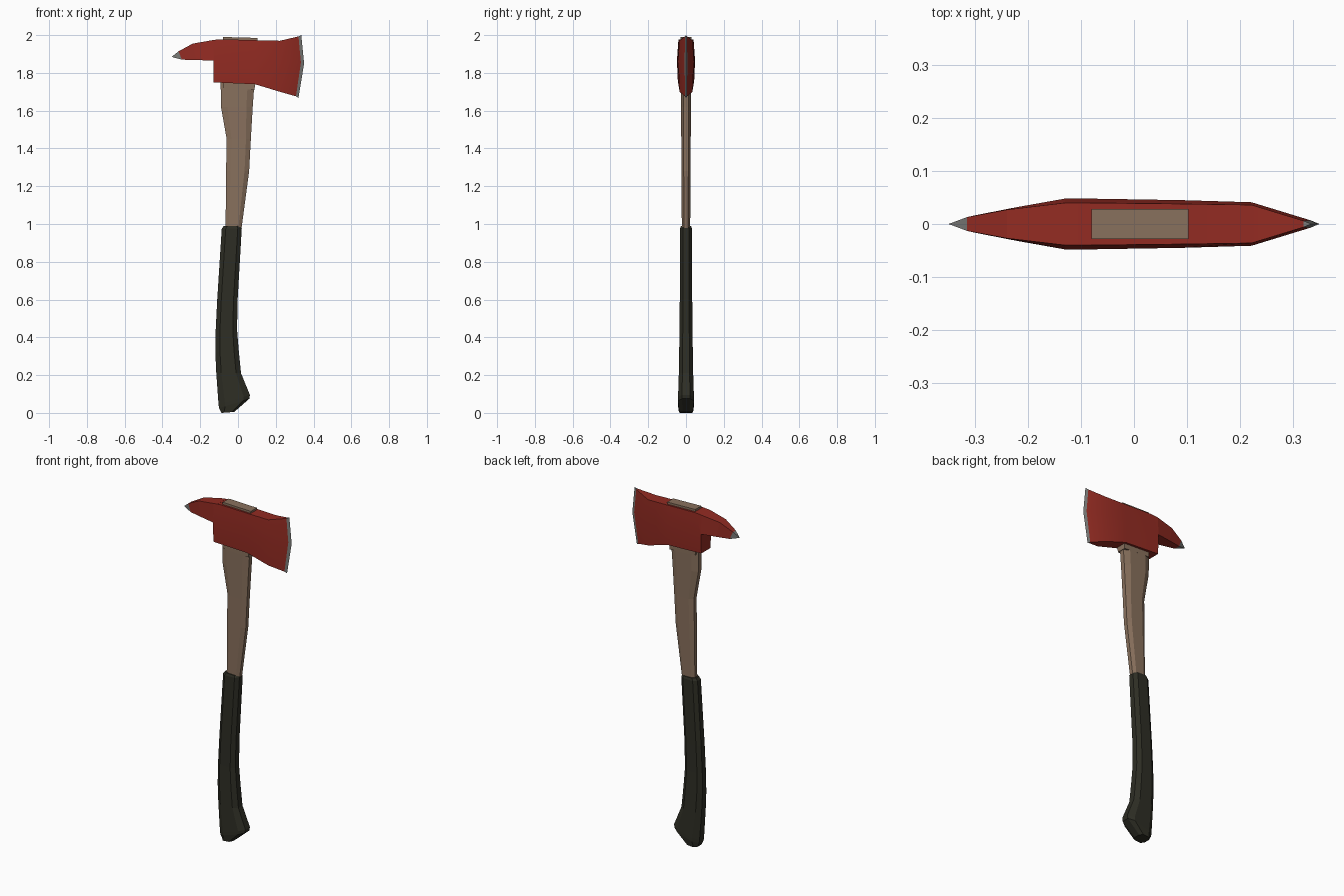
import bpy, bmesh
from mathutils import Vector

if "Cube" in bpy.data.objects:
    bpy.data.objects.remove(bpy.data.objects["Cube"])


def material(name, rgb):
    m = bpy.data.materials.new(name)
    m.diffuse_color = (*rgb, 1)
    m.use_nodes = True
    m.node_tree.nodes["Principled BSDF"].inputs["Base Color"].default_value = m.diffuse_color
    return m


RED = material("red paint", (0.29, 0.024, 0.016))
STEEL = material("bare steel", (0.20, 0.20, 0.19))
WOOD = material("wood", (0.25, 0.165, 0.11))
GRIP = material("dark grip", (0.027, 0.027, 0.018))


def loft(name, rings, mats, steel_from=None, cap_end=True):
    """Skin a list of equal-length rings; segments from steel_from on get slot 1."""
    bm = bmesh.new()
    rows = [[bm.verts.new(p) for p in r] for r in rings]
    n = len(rows[0])
    for s in range(len(rows) - 1):
        for i in range(n):
            j = (i + 1) % n
            f = bm.faces.new((rows[s][i], rows[s][j], rows[s + 1][j], rows[s + 1][i]))
            if steel_from is not None and s >= steel_from:
                f.material_index = 1
    bm.faces.new(rows[0])
    if cap_end:
        bm.faces.new(rows[-1])
    bmesh.ops.remove_doubles(bm, verts=bm.verts, dist=1e-5)
    bmesh.ops.recalc_face_normals(bm, faces=bm.faces)
    me = bpy.data.meshes.new(name)
    bm.to_mesh(me)
    bm.free()
    for m in mats:
        me.materials.append(m)
    ob = bpy.data.objects.new(name, me)
    bpy.context.collection.objects.link(ob)
    return ob


def octagon(xl, zl, xr, zr, w):
    """Chamfered section from (xl, zl) to (xr, zr), half thickness w."""
    a, b = Vector((xl, 0, zl)), Vector((xr, 0, zr))
    pts = [(0, -.5), (.2, -1), (.8, -1), (1, -.5), (1, .5), (.8, 1), (.2, 1), (0, .5)]
    return [a.lerp(b, t) + Vector((0, s * w, 0)) for t, s in pts]


def slab(levels):
    """Mirrored section from (x, z, half thickness) levels, top to bottom."""
    return [(x, w, z) for x, z, w in levels] + [(x, -w, z) for x, z, w in reversed(levels)]


# Rubber grip with flared foot
loft("grip", [octagon(*r) for r in [
    (-.088, 0, -.02, .005, .037),
    (-.10, .025, .06, .075, .042),
    (-.103, .045, .063, .095, .042),
    (-.115, .21, .016, .21, .038),
    (-.12, .32, .003, .34, .036),
    (-.118, .44, -.005, .44, .034),
    (-.11, .60, -.002, .60, .033),
    (-.086, .975, .02, .978, .031),
    (-.075, .99, .012, .988, .027)]], [GRIP])

# Wooden shaft
loft("shaft", [octagon(*r) for r in [
    (-.066, .95, .015, .95, .022),
    (-.063, 1.28, .059, 1.28, .024),
    (-.06, 1.45, .068, 1.45, .025),
    (-.09, 1.62, .078, 1.62, .027),
    (-.092, 1.76, .088, 1.76, .028)]], [WOOD])

# End of the shaft showing above the head
loft("shaft_end", [slab([(-.08, 1.99, .028), (-.08, 1.72, .028)]),
                   slab([(.103, 1.985, .028), (.088, 1.71, .028)])], [WOOD])

# Axe blade with bare cutting edge
blade = loft("blade", [slab(r) for r in [
    [(-.13, 1.973, .04), (-.13, 1.865, .048), (-.13, 1.75, .043)],
    [(-.09, 1.978, .04), (-.09, 1.865, .048), (-.09, 1.748, .043)],
    [(.09, 1.973, .038), (.09, 1.865, .045), (.09, 1.74, .040)],
    [(.222, 1.97, .036), (.222, 1.86, .041), (.222, 1.70, .034)],
    [(.32, 1.993, .006), (.333, 1.855, .007), (.307, 1.676, .006)],
    [(.335, 2.0, 0), (.35, 1.85, 0), (.32, 1.667, 0)]]],
    [RED, STEEL], steel_from=4, cap_end=False)

# Rear pick with bare tip
loft("pick", [slab(r) for r in [
    [(-.105, 1.977, .04), (-.105, 1.865, .047)],
    [(-.13, 1.974, .04), (-.13, 1.865, .048)],
    [(-.24, 1.955, .027), (-.22, 1.868, .032)],
    [(-.315, 1.914, .013), (-.297, 1.87, .017)],
    [(-.35, 1.886, 0), (-.35, 1.884, 0)]]],
    [RED, STEEL], steel_from=3, cap_end=False)

# Soften only the shallow angles of the blade cheeks
bpy.context.view_layer.objects.active = blade
blade.select_set(True)
bpy.ops.object.shade_smooth_by_angle(angle=0.45)
